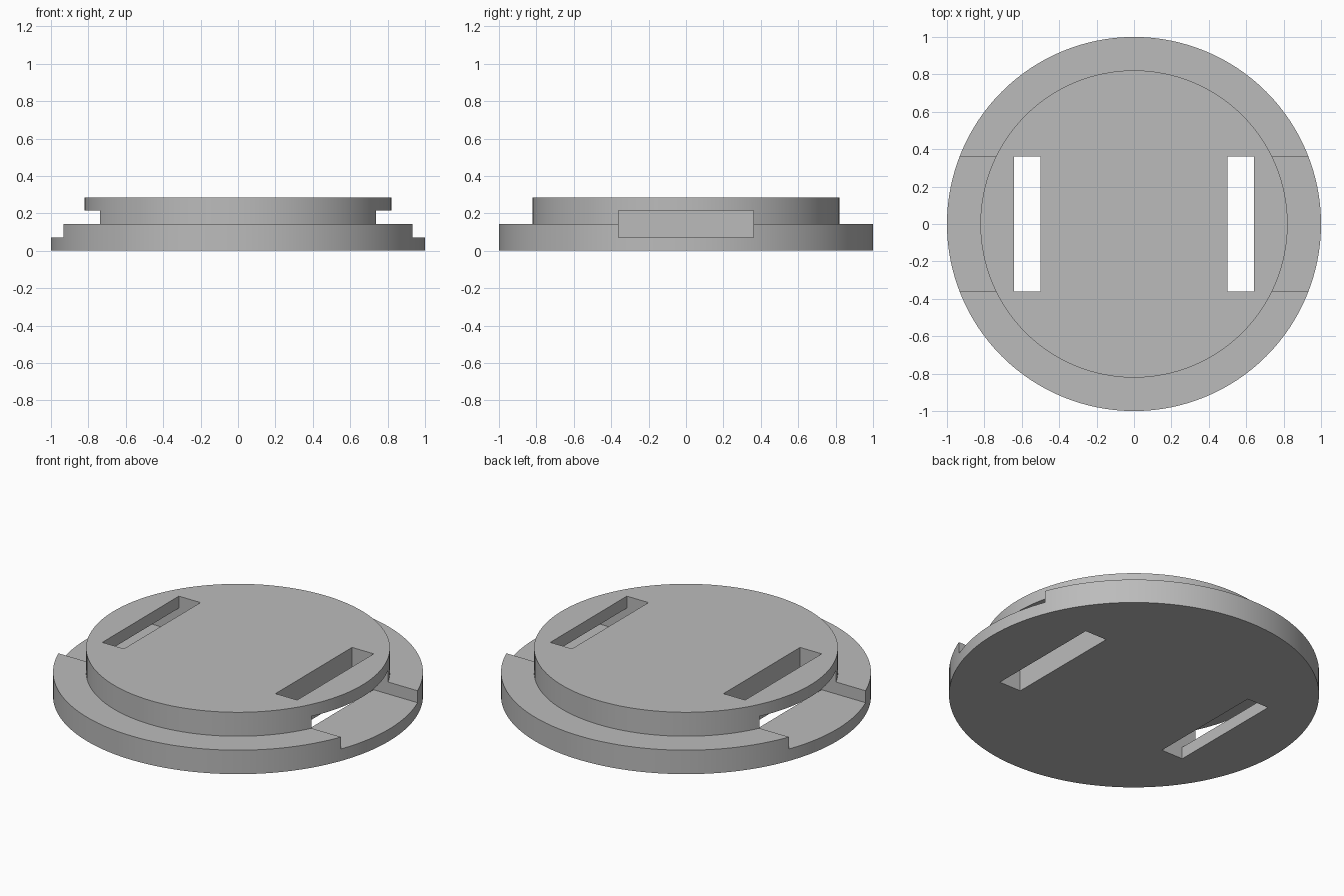
import bpy, bmesh, math
from mathutils import Matrix, Vector

cube = bpy.data.objects.get("Cube")
if cube:
    bpy.data.objects.remove(cube, do_unlink=True)

UNIT = 1 / 14      # design grid: base radius is 14 units
SIDES = 128

grey = bpy.data.materials.new("plain_grey")
grey.use_nodes = True
grey.diffuse_color = (0.5, 0.5, 0.5, 1)
grey.node_tree.nodes["Principled BSDF"].inputs["Base Color"].default_value = grey.diffuse_color


def make_object(name, bm):
    bmesh.ops.recalc_face_normals(bm, faces=bm.faces[:])
    mesh = bpy.data.meshes.new(name)
    bm.to_mesh(mesh)
    bm.free()
    mesh.materials.append(grey)
    obj = bpy.data.objects.new(name, mesh)
    bpy.context.collection.objects.link(obj)
    return obj


def stepped_disc(name, profile):
    """Stack of rings from (radius, height) pairs, capped at both ends."""
    bm = bmesh.new()
    rings = []
    for r, z in profile:
        ring = []
        for i in range(SIDES):
            a = 2 * math.pi * i / SIDES
            ring.append(bm.verts.new(Vector((r * math.cos(a), r * math.sin(a), z)) * UNIT))
        rings.append(ring)
    for low, high in zip(rings, rings[1:]):
        for i in range(SIDES):
            j = (i + 1) % SIDES
            bm.faces.new((low[i], low[j], high[j], high[i]))
    bm.faces.new(rings[0])
    bm.faces.new(rings[-1])
    return make_object(name, bm)


def cutter_box(name, low, high):
    low, high = Vector(low) * UNIT, Vector(high) * UNIT
    bm = bmesh.new()
    bmesh.ops.create_cube(bm, size=1, matrix=Matrix.Translation((low + high) / 2)
                          @ Matrix.Diagonal((high - low).to_4d()))
    obj = make_object(name, bm)
    obj.hide_render = True
    return obj


# Wide base with a narrower raised disc
body = stepped_disc("slotted_disc", [(14, 0), (14, 2), (11.5, 2), (11.5, 4)])

# Strap openings: a vertical slot joined to a side channel, on both sides
cutters = []
for side, sign in (("left", 1), ("right", -1)):
    for part, inner, outer, bottom, top in (("slot", 7, 9, -1, 5), ("channel", 8, 16, 1, 3)):
        xs = sorted((sign * inner, sign * outer))
        cutters.append(cutter_box(f"{side}_{part}_cutter", (xs[0], -5.05, bottom), (xs[1], 5.05, top)))

bpy.context.view_layer.objects.active = body
for cutter in cutters:
    mod = body.modifiers.new(cutter.name, "BOOLEAN")
    mod.operation = "DIFFERENCE"
    mod.solver = "EXACT"
    mod.object = cutter
    bpy.ops.object.modifier_apply(modifier=mod.name)
    bpy.data.objects.remove(cutter, do_unlink=True)

# Smooth rims with crisp edges
bpy.ops.object.select_all(action="DESELECT")
body.select_set(True)
bpy.ops.object.shade_smooth_by_angle(angle=math.radians(30))
